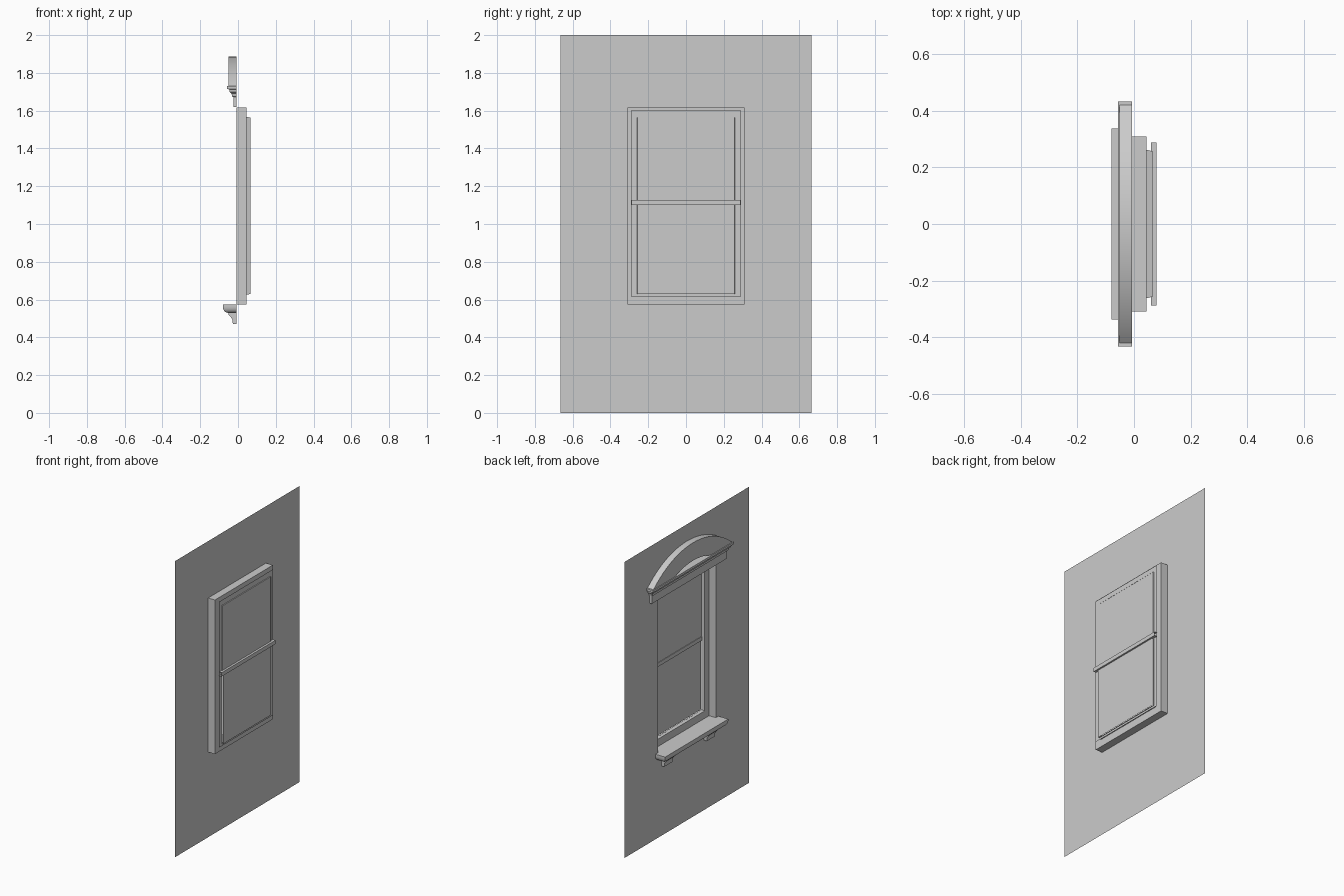
import bpy, bmesh, math

cube = bpy.data.objects.get("Cube")
if cube:
    bpy.data.objects.remove(cube, do_unlink=True)

plaster = bpy.data.materials.new("plain_grey")
plaster.use_nodes = True
GREY = (0.6, 0.6, 0.6, 1)
plaster.diffuse_color = GREY
plaster.node_tree.nodes["Principled BSDF"].inputs["Base Color"].default_value = GREY

WALL = -0.007                      # plane of the outer wall face
OPENING = (0.309, 0.575, 1.616)    # half width, bottom, top
DAYLIGHT = (0.262, 0.625, 1.568)


def finish(name, bm, smooth=False):
    bmesh.ops.remove_doubles(bm, verts=bm.verts, dist=0.0001)
    bmesh.ops.recalc_face_normals(bm, faces=bm.faces)
    mesh = bpy.data.meshes.new(name)
    bm.to_mesh(mesh)
    bm.free()
    mesh.materials.append(plaster)
    obj = bpy.data.objects.new(name, mesh)
    bpy.context.collection.objects.link(obj)
    if smooth:
        bpy.ops.object.select_all(action='DESELECT')
        obj.select_set(True)
        bpy.context.view_layer.objects.active = obj
        bpy.ops.object.shade_smooth_by_angle(angle=math.radians(30))
    return obj


def loft(name, loops, closed=True, start=False, end=False, smooth=False):
    """Skin a list of matching point loops, with optional end faces."""
    bm = bmesh.new()
    rows = [[bm.verts.new(p) for p in loop] for loop in loops]
    n = len(rows[0])
    for a, b in zip(rows, rows[1:]):
        for i in range(n if closed else n - 1):
            j = (i + 1) % n
            bm.faces.new((a[i], a[j], b[j], b[i]))
    if start:
        bm.faces.new(rows[0])
    if end:
        bm.faces.new(rows[-1])
    return finish(name, bm, smooth)


def rect(x, size):
    """Upright rectangle facing along x."""
    w, z0, z1 = size
    return [(x, -w, z0), (x, w, z0), (x, w, z1), (x, -w, z1)]


def moulding(name, profile, half, centre=0, mitre=True, smooth=False):
    """Moulding on the wall from (front x, z) points, returned at both ends."""
    widest = min(x for x, z in profile)
    loops = []
    for x, z in profile:
        w = half + (widest - x if mitre else 0)
        loops.append([(WALL, centre - w, z), (x, centre - w, z),
                      (x, centre + w, z), (WALL, centre + w, z)])
    return loft(name, loops, False, True, True, smooth)


# Wall sheet with the window opening
loft("wall", [rect(WALL, (0.664, 0, 2)), rect(WALL, OPENING)])

# Deep reveal, frame face and the slightly splayed inner reveal
loft("window_reveal", [rect(WALL, OPENING), rect(0.044, OPENING)])
loft("window_frame", [rect(0.044, OPENING), rect(0.044, DAYLIGHT)])
loft("inner_reveal", [rect(0.044, DAYLIGHT), rect(0.065, (0.257, 0.63, 1.563))])

# Sash sheet around the glass
loft("sash_frame", [rect(0.06, (0.29, 0.615, 1.6)), rect(0.06, (0.258, 0.629, 1.564))])

# Upper pane sits in front of the lower pane
loft("upper_pane", [rect(0.064, (0.257, 1.12, 1.563)), rect(0.064, (0.2, 1.16, 1.52))], end=True)
loft("lower_pane", [rect(0.068, (0.257, 0.63, 1.12)), rect(0.068, (0.2, 0.67, 1.08))], end=True)

# Meeting rail, open at the ends
loft("meeting_rail", [[(x, y, z) for x, z in
     ((0.06, 1.1), (0.079, 1.1), (0.079, 1.126), (0.06, 1.126))] for y in (-0.288, 0.288)])

# Sill with a rounded underside
cove = [(-0.08 + 0.026 * (1 - math.cos(a)), 0.563 - 0.033 * math.sin(a))
        for a in (math.radians(15 * i) for i in range(7))]
moulding("window_sill", [(-0.08, 0.575)] + cove, 0.337, smooth=True)

# Two curved brackets under the sill
for side, name in ((1, "left_bracket"), (-1, "right_bracket")):
    moulding(name, [(-0.052, 0.53), (-0.05, 0.518), (-0.038, 0.507), (-0.03, 0.495),
                    (-0.027, 0.47)], 0.043, side * 0.227, mitre=False)

# Cornice: cap, cove and frieze
moulding("cornice", [(-0.057, 1.73), (-0.057, 1.715), (-0.046, 1.712), (-0.044, 1.698),
                     (-0.034, 1.69), (-0.031, 1.675), (-0.025, 1.672), (-0.025, 1.62)], 0.432)


def arc(half, rise, base, steps):
    """Segmental arch as (y, z) points, from -half to half."""
    r = (half * half + rise * rise) / (2 * rise)
    a = math.asin(half / r)
    return [(r * math.sin(t), base + rise - r + r * math.cos(t))
            for t in (a * (2 * i / steps - 1) for i in range(steps + 1))]


# Segmental pediment with a small arched recess
outline = arc(0.42, 0.156, 1.73, 32) + arc(0.19, 0.035, 1.73, 16)[::-1]
loft("pediment", [[(x, y, z) for y, z in outline] for x in (-0.051, WALL)],
     start=True, smooth=True)
